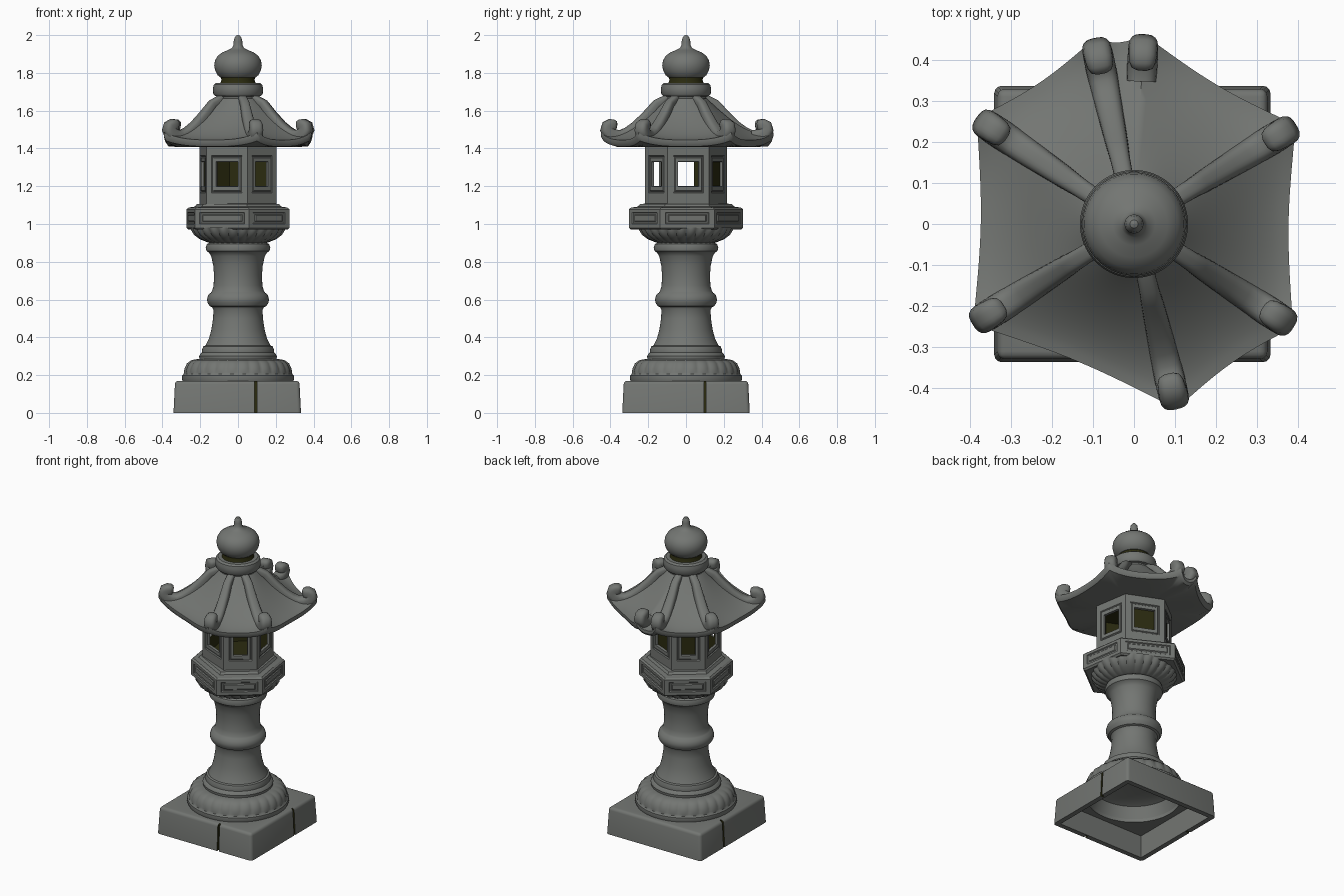
import bpy, bmesh, math
from math import sin, cos, pi, radians
from mathutils import Vector

if "Cube" in bpy.data.objects:
    bpy.data.objects.remove(bpy.data.objects["Cube"])


def material(name, rgb):
    m = bpy.data.materials.new(name)
    m.diffuse_color = (*rgb, 1)
    m.use_nodes = True
    m.node_tree.nodes["Principled BSDF"].inputs["Base Color"].default_value = m.diffuse_color
    return m


STONE = material("grey_stone", (0.172, 0.181, 0.17))
DARK = material("dark_olive_recess", (0.024, 0.024, 0.005))


def finish(bm, name, mats=(STONE, DARK), angle=35):
    bmesh.ops.remove_doubles(bm, verts=bm.verts, dist=1e-5)
    bmesh.ops.recalc_face_normals(bm, faces=bm.faces)
    me = bpy.data.meshes.new(name)
    bm.to_mesh(me)
    bm.free()
    ob = bpy.data.objects.new(name, me)
    bpy.context.collection.objects.link(ob)
    for m in mats:
        me.materials.append(m)
    smooth(ob, angle)
    return ob


def smooth(ob, angle):
    bpy.ops.object.select_all(action='DESELECT')
    ob.select_set(True)
    bpy.context.view_layer.objects.active = ob
    bpy.ops.object.shade_smooth_by_angle(angle=radians(angle))


def skin(bm, rings):
    """Bridge successive closed rings of points with quads."""
    vs = [[bm.verts.new(p) for p in ring] for ring in rings]
    n = len(vs[0])
    for a, b in zip(vs, vs[1:]):
        for i in range(n):
            j = (i + 1) % n
            bm.faces.new((a[i], a[j], b[j], b[i]))
    return vs


def lathe(name, profile, petals=0, mats=(STONE, DARK), seg=96):
    """Profile points are (radius, z, petal depth)."""
    bm = bmesh.new()
    if petals:
        seg = petals * 8
    rings = []
    for p in profile:
        amp = p[2] if len(p) > 2 else 0
        ring = []
        for i in range(seg):
            a = 2 * pi * i / seg
            r = max(p[0], 1e-4) - amp * (1 - abs(sin(a * petals / 2)))
            ring.append((r * cos(a), r * sin(a), p[1]))
        rings.append(ring)
    skin(bm, rings)
    return finish(bm, name, mats)


def six(half):
    """Irregular hexagon: three corners plus their opposites."""
    return [Vector((x, y, 0)) for x, y in half] + [Vector((-x, -y, 0)) for x, y in half]


def hex_walls(bm, corners, loops, closed):
    """Six walls of nested rectangles (side margin, z0, z1, depth, mat)."""
    for k in range(6):
        a, b = corners[k], corners[(k + 1) % 6]
        u = (b - a).normalized()
        n = Vector((u.y, -u.x, 0))
        prev = None
        for i, (m, z0, z1, d, mat) in enumerate(loops):
            cur = [bm.verts.new(p + n * d + Vector((0, 0, z)))
                   for p, z in ((a + u * m, z0), (b - u * m, z0), (b - u * m, z1), (a + u * m, z1))]
            if prev:
                for i in range(4):
                    j = (i + 1) % 4
                    bm.faces.new((prev[i], prev[j], cur[j], cur[i])).material_index = mat
            prev = cur
        if closed:
            bm.faces.new(prev)


def hex_ring(corners, s, z):
    return [c * s + Vector((0, 0, z)) for c in corners]


# Square plinth: thin walled, open underneath, round opening below the bell
bm = bmesh.new()
bmesh.ops.create_cube(bm, size=1)
for v in bm.verts:
    s = 0.675 if v.co.z < 0 else 0.658
    v.co = (v.co.x * s - 0.004, v.co.y * s, 0.17 * (v.co.z + 0.5))
bmesh.ops.bevel(bm, geom=[e for e in bm.edges if max(v.co.z for v in e.verts) > 0.1],
                offset=0.018, segments=3, affect='EDGES', profile=0.5)
base = finish(bm, "plinth")


def cut(name, bm, mat):
    c = finish(bm, name, (mat,))
    c.hide_render = True
    m = base.modifiers.new("cut", 'BOOLEAN')
    m.operation, m.object, m.solver = 'DIFFERENCE', c, 'EXACT'
    m.material_mode = 'TRANSFER'
    bpy.context.view_layer.objects.active = base
    bpy.ops.object.modifier_apply(modifier=m.name)
    bpy.data.objects.remove(c)


def box(size, at):
    bm = bmesh.new()
    bmesh.ops.create_cube(bm, size=1)
    for v in bm.verts:
        v.co = Vector([v.co[i] * size[i] + at[i] for i in range(3)])
    return bm


# Cracks in the front, right and left plinth walls, then the hollow
cut("crack_cutter_front", box((0.013, 0.08, 0.6), (0.093, -0.355, 0.1)), DARK)
for sx in (-1, 1):
    cut("crack_cutter_side", box((0.08, 0.012, 0.6), (sx * 0.355, 0.1, 0.1)), DARK)
cut("hollow_cutter", box((0.612, 0.612, 0.29), (-0.004, 0, 0)), STONE)
bm = bmesh.new()
bmesh.ops.create_cone(bm, cap_ends=True, segments=64, radius1=0.272, radius2=0.272, depth=0.3)
for v in bm.verts:
    v.co.z += 0.2
cut("opening_cutter", bm, STONE)
smooth(base, 35)

# Petalled bell on the plinth
lathe("petal_bell", [(0, 0.26), (0.19, 0.255), (0.245, 0.235), (0.272, 0.165), (0.292, 0.165),
                     (0.297, 0.18), (0.296, 0.197), (0.288, 0.205), (0.288, 0.215, 0.004),
                     (0.285, 0.235, 0.007), (0.272, 0.262, 0.007), (0.248, 0.279, 0.005),
                     (0.215, 0.285), (0.18, 0.285)], petals=28)

# Turned column with bands
lathe("column", [(0.19, 0.275), (0.204, 0.285), (0.206, 0.3), (0.198, 0.315), (0.19, 0.32),
                 (0.19, 0.335), (0.184, 0.352), (0.172, 0.356), (0.155, 0.39), (0.141, 0.44),
                 (0.132, 0.5), (0.13, 0.545), (0.137, 0.56), (0.15, 0.565), (0.162, 0.585),
                 (0.164, 0.603), (0.157, 0.625), (0.143, 0.637), (0.137, 0.645), (0.129, 0.675),
                 (0.127, 0.73), (0.131, 0.78), (0.142, 0.83), (0.153, 0.848), (0.167, 0.857),
                 (0.171, 0.875), (0.165, 0.893), (0.15, 0.902), (0, 0.902)])

# Petalled bowl under the lamp table
lathe("petal_bowl", [(0, 0.897), (0.14, 0.897), (0.168, 0.905, 0.006), (0.205, 0.92, 0.01),
                     (0.235, 0.943, 0.011), (0.25, 0.968, 0.009), (0.25, 0.982), (0, 0.982)],
      petals=28)

# Irregular hexagonal lamp table with recessed panels
T = six([(0.058, -0.303), (0.272, -0.137), (0.228, 0.15)])
bm = bmesh.new()
hex_walls(bm, T, [(0, 0.98, 1.078, 0, 0), (0.028, 1.0, 1.062, 0, 0),
                  (0.032, 1.004, 1.058, -0.006, 0), (0.042, 1.012, 1.05, -0.006, 0),
                  (0.047, 1.017, 1.045, -0.001, 0)], True)
top = skin(bm, [hex_ring(T, s, z) for s, z in ((1, 1.078), (0.96, 1.087), (0.84, 1.092),
                                               (0.8, 1.106), (0.7, 1.108))])
bm.faces.new(top[-1])
low = skin(bm, [hex_ring(T, 1, 0.98), hex_ring(T, 0.96, 0.97)])
bm.faces.new(low[-1])
finish(bm, "lamp_table", angle=25)

# Hollow irregular hexagonal lamp house with a framed window in each side
B = six([(0.05, -0.217), (0.205, -0.097), (0.168, 0.123)])
bm = bmesh.new()
hex_walls(bm, B, [(0, 1.1, 1.415, 0, 0), (0.03, 1.165, 1.362, 0, 0),
                  (0.033, 1.169, 1.358, -0.006, 0), (0.038, 1.173, 1.354, -0.006, 0),
                  (0.042, 1.177, 1.35, -0.001, 0), (0.056, 1.198, 1.33, -0.001, 0),
                  (0.058, 1.2, 1.328, -0.016, 0), (0.009, 1.1, 1.415, -0.016, 1)], False)
finish(bm, "lamp_house", angle=25)

# Dark floor and ceiling, and dark panes in the two back windows
bm = bmesh.new()
for z in (1.111, 1.404):
    bm.faces.new([bm.verts.new(p) for p in hex_ring(B, 0.93, z)])
finish(bm, "lamp_floor_and_ceiling", (DARK,))
bm = bmesh.new()
for k in (2, 3):
    a, b = B[k] * 0.91, B[k + 1] * 0.91
    bm.faces.new([bm.verts.new(p + Vector((0, 0, z)))
                  for p, z in ((a, 1.15), (b, 1.15), (b, 1.38), (a, 1.38))])
finish(bm, "back_panes", (DARK,))

# Six-sided roof; the back corner is split in two
CORNERS = [-77, -33, 31.5, 87, 102, 146, 212]
R = 0.463
plan = []  # (direction, eave radius, closeness to a corner)
for a, b in zip(CORNERS, CORNERS[1:] + [CORNERS[0] + 360]):
    n = 6 if b - a < 20 else 18
    pa, pb = [Vector((R * cos(radians(t)), R * sin(radians(t)))) for t in (a, b)]
    for i in range(n):
        s = i / n
        p = pa.lerp(pb, s)
        plan.append((p.normalized(), p.length - 0.014 * sin(pi * s), abs(2 * s - 1) ** 3))


def roof_ring(t, z, lift):
    return [(d.x * (0.11 + (e - 0.11) * t), d.y * (0.11 + (e - 0.11) * t), z + lift * c)
            for d, e, c in plan]


rings = [roof_ring(i / 14, 1.445 + 0.22 * (1 - i / 14) ** 1.6, 0.04 * (i / 14) ** 4)
         for i in range(15)]
rings += [roof_ring(1.0, 1.425, 0.04), roof_ring(0.96, 1.41, 0.03),
          roof_ring(0.75, 1.408, 0), roof_ring(0.2, 1.41, 0)]
bm = bmesh.new()
vs = skin(bm, rings)
bm.faces.new(vs[0])
bm.faces.new(vs[-1])
finish(bm, "roof", angle=40)

# Roof ridges ending in rolls curled up and inward: (distance, z, half width)
RIDGE = [(0.1, 1.665, 0.022), (0.16, 1.635, 0.024), (0.185, 1.605, 0.026), (0.21, 1.575, 0.028),
         (0.265, 1.518, 0.031), (0.31, 1.482, 0.034), (0.35, 1.462, 0.036), (0.39, 1.464, 0.037),
         (0.418, 1.48, 0.037), (0.429, 1.5, 0.036), (0.424, 1.516, 0.035), (0.41, 1.522, 0.034),
         (0.395, 1.522, 0.032), (0.383, 1.52, 0.026), (0.377, 1.519, 0.014), (0.376, 1.519, 0.001)]


def ridge(name, deg, path):
    out = Vector((cos(radians(deg)), sin(radians(deg)), 0))
    side, up = Vector((-out.y, out.x, 0)), Vector((0, 0, 1))
    rings = []
    for i, (r, z, w) in enumerate(path):
        a, b = path[max(i - 1, 0)], path[min(i + 1, len(path) - 1)]
        t = (out * (b[0] - a[0]) + up * (b[1] - a[1])).normalized()
        n = t.cross(side)
        ring = []
        for k in range(24):  # rounded-square section
            c, s = cos(2 * pi * k / 24), sin(2 * pi * k / 24)
            f = w / (abs(c) ** 3 + abs(s) ** 3) ** (1 / 3)
            ring.append(out * r + up * z + side * (f * c) + n * (f * s))
        rings.append(ring)
    bm = bmesh.new()
    vs = skin(bm, rings)
    bm.faces.new(vs[0])
    finish(bm, name, angle=60)


for k, deg in enumerate(CORNERS):
    ridge(f"roof_ridge_{k + 1}", deg, RIDGE[6:] if deg == 87 else RIDGE)

# Collar, dark groove and onion finial
lathe("collar", [(0.1, 1.645), (0.108, 1.675), (0.122, 1.678), (0.131, 1.69), (0.132, 1.72),
                 (0.128, 1.738), (0.116, 1.747), (0, 1.749)])
lathe("groove", [(0.095, 1.745), (0.088, 1.76), (0.09, 1.785)], mats=(DARK,))
lathe("finial", [(0, 1.775), (0.093, 1.775), (0.107, 1.787), (0.12, 1.81), (0.126, 1.838),
                 (0.122, 1.865), (0.108, 1.89), (0.082, 1.909), (0.052, 1.921), (0.032, 1.932),
                 (0.024, 1.946), (0.023, 1.965), (0.019, 1.985), (0.01, 1.997), (0, 2.0)])
